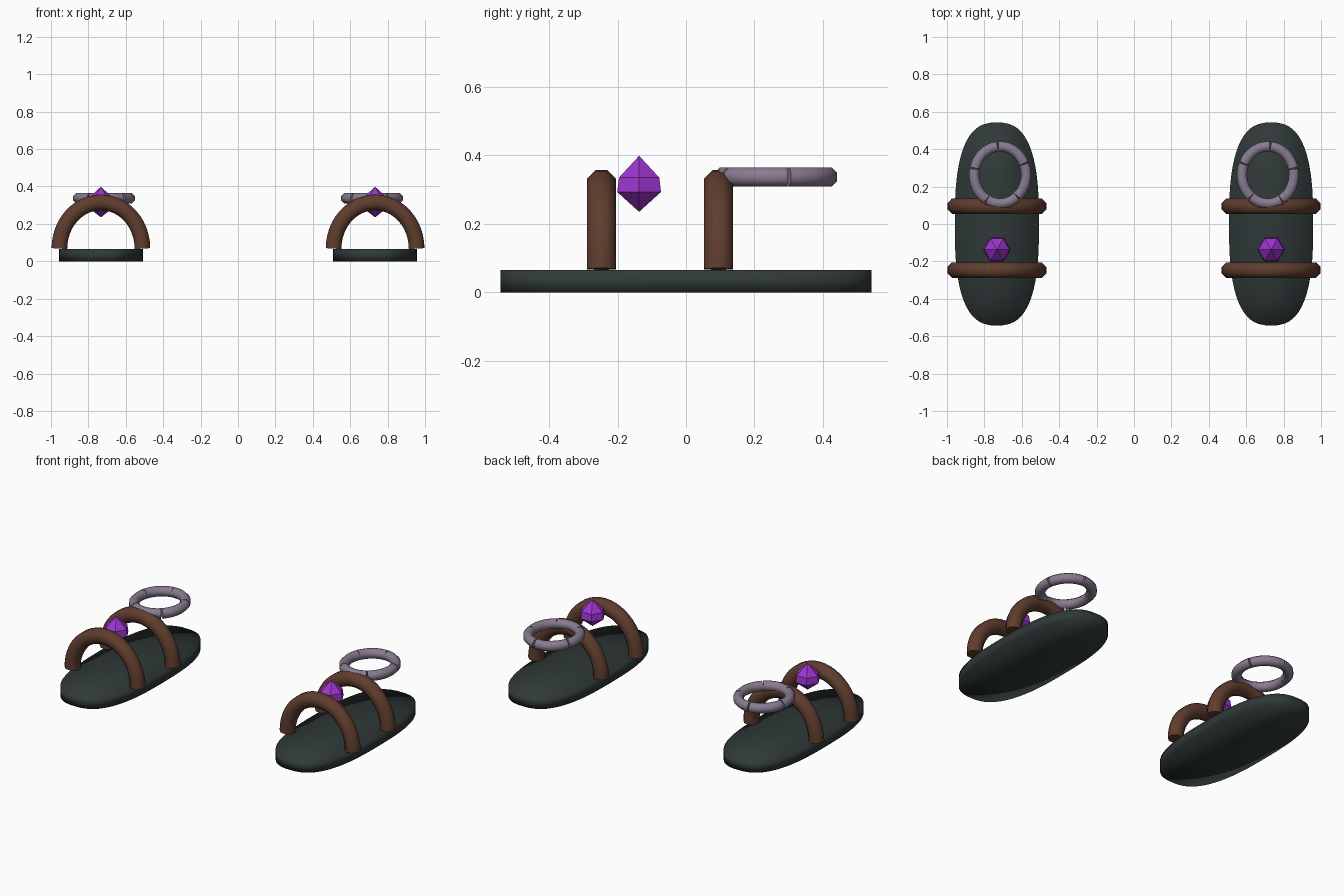
import bpy, bmesh, math
from mathutils import Vector

if "Cube" in bpy.data.objects:
    bpy.data.objects.remove(bpy.data.objects["Cube"])


def material(name, rgb):
    m = bpy.data.materials.new(name)
    m.diffuse_color = (*rgb, 1)
    m.use_nodes = True
    m.node_tree.nodes["Principled BSDF"].inputs["Base Color"].default_value = m.diffuse_color
    return m


SLATE = material("dark slate", (0.029, 0.042, 0.040))
BROWN = material("leather brown", (0.115, 0.047, 0.027))
PURPLE = material("gem purple", (0.34, 0.035, 0.62))
GREY = material("dusty lilac grey", (0.25, 0.20, 0.28))


def finish(bm, name, mat, smooth=None):
    bmesh.ops.recalc_face_normals(bm, faces=bm.faces)
    mesh = bpy.data.meshes.new(name)
    bm.to_mesh(mesh)
    bm.free()
    mesh.materials.append(mat)
    ob = bpy.data.objects.new(name, mesh)
    bpy.context.collection.objects.link(ob)
    if smooth:
        bpy.ops.object.select_all(action='DESELECT')
        ob.select_set(True)
        bpy.context.view_layer.objects.active = ob
        bpy.ops.object.shade_smooth_by_angle(angle=math.radians(smooth))
    return ob


def loft(bm, rings):
    """Join closed rings of points into a capped skin."""
    vs = [[bm.verts.new(p) for p in r] for r in rings]
    n = len(vs[0])
    for a, b in zip(vs, vs[1:]):
        for i in range(n):
            j = (i + 1) % n
            bm.faces.new((a[i], a[j], b[j], b[i]))
    bm.faces.new(vs[0])
    bm.faces.new(vs[-1])


def tube(bm, points, binormal, radius, sides=8):
    """Eight-sided tube along a planar path."""
    rings = []
    for i, p in enumerate(points):
        t = (points[min(i + 1, len(points) - 1)] - points[max(i - 1, 0)]).normalized()
        side = t.cross(binormal)
        ring = []
        for k in range(sides):
            a = 2 * math.pi * (k + 0.5) / sides
            ring.append(p + (side * math.cos(a) + binormal * math.sin(a)) * radius)
        rings.append(ring)
    loft(bm, rings)


def sole(name, cx):
    # Flat slab sliced along its length with a rounded, squarish outline
    bm = bmesh.new()
    rings = []
    n = 36
    for i in range(n + 1):
        s = -math.cos(math.pi * i / n)
        w = max(0.225 * (1 - abs(s) ** 2.7) ** (1 / 2.7), 0.03)
        y = 0.542 * s
        rings.append([(cx - w, y, 0), (cx + w, y, 0), (cx + w, y, 0.065), (cx - w, y, 0.065)])
    loft(bm, rings)
    finish(bm, name, SLATE, 180)


def strap(name, cx, y):
    # Arched band rising from the sole
    bm = bmesh.new()
    pts = [Vector((cx + 0.222 * math.cos(math.pi * i / 24), y,
                   0.068 + 0.247 * math.sin(math.pi * i / 24))) for i in range(25)]
    tube(bm, pts, Vector((0, 1, 0)), 0.0455)
    finish(bm, name, BROWN, 50)


def gem(name, cx):
    # Six-sided faceted stone, pointed at both ends
    bm = bmesh.new()

    def ring(r, z):
        return [bm.verts.new((cx + r * math.cos(k * math.pi / 3),
                              -0.137 + r * math.sin(k * math.pi / 3), z)) for k in range(6)]
    low, high = ring(0.074, 0.293), ring(0.068, 0.335)
    bottom = bm.verts.new((cx, -0.137, 0.235))
    top = bm.verts.new((cx, -0.137, 0.399))
    for k in range(6):
        j = (k + 1) % 6
        bm.faces.new((low[k], low[j], high[j], high[k]))
        bm.faces.new((high[k], high[j], top))
        bm.faces.new((low[j], low[k], bottom))
    finish(bm, name, PURPLE)


def ankle_ring(name, cx, side):
    # Flat oval loop made of five arcs with thin joints
    bm = bmesh.new()
    for k in range(5):
        start = math.radians(95 + 72 * k)
        pts = []
        for i in range(9):
            a = start + math.radians(1 + 70 * i / 8)
            pts.append(Vector((cx - side * 0.139 * math.cos(a),
                               0.262 + 0.153 * math.sin(a), 0.337)))
        tube(bm, pts, Vector((0, 0, 1)), 0.0295)
    finish(bm, name, GREY, 50)


for label, side in (("left", -1), ("right", 1)):
    cx = 0.733 * side
    sole(label + "_sole", cx)
    strap(label + "_front_strap", cx, -0.247)
    strap(label + "_back_strap", cx, 0.095)
    gem(label + "_gem", cx)
    ankle_ring(label + "_ankle_ring", 0.716 * side, side)
